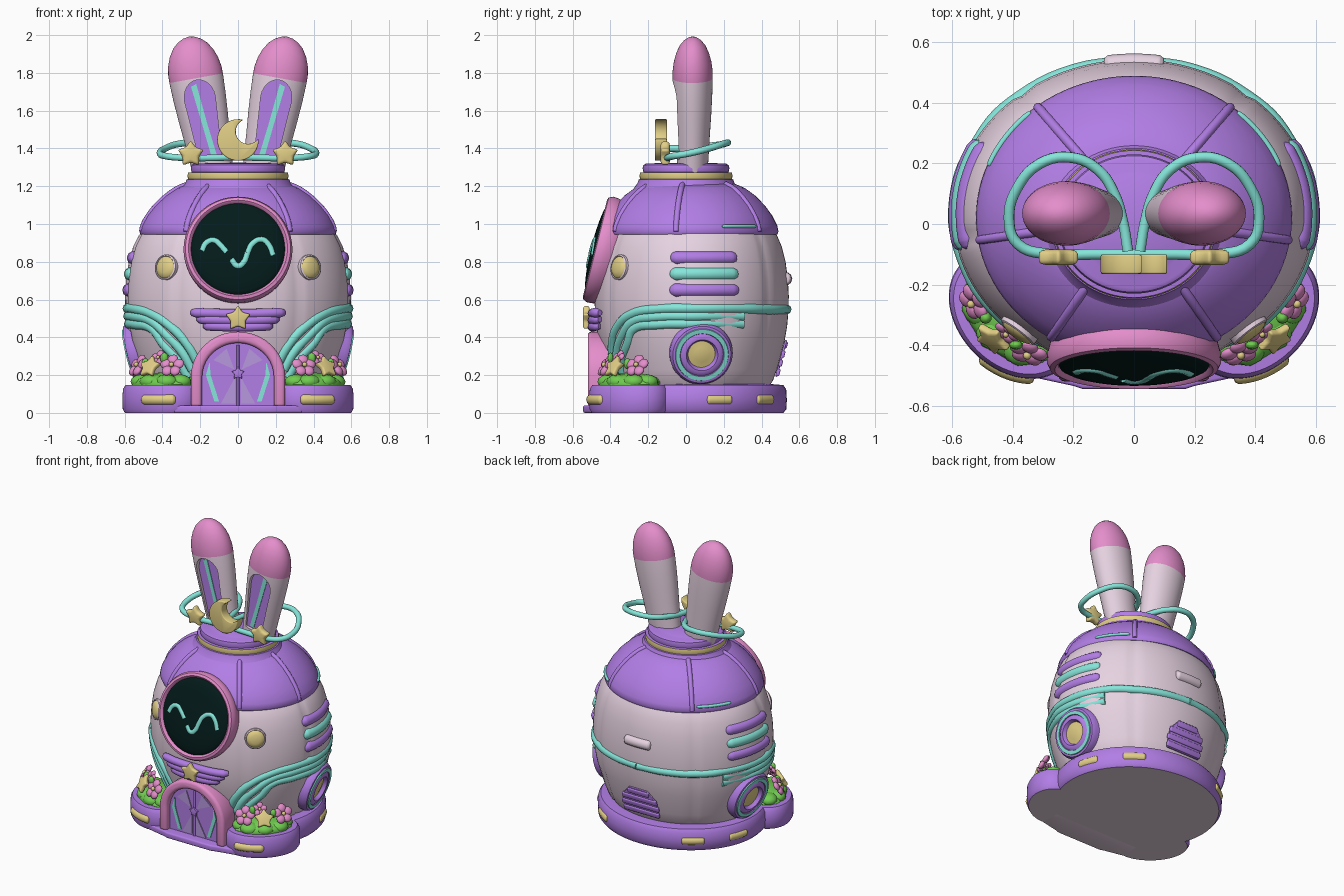
import bpy, bmesh
from math import sin, cos, pi, radians, exp
from mathutils import Matrix, Vector

if "Cube" in bpy.data.objects:
    bpy.data.objects.remove(bpy.data.objects["Cube"])

def material(name, hexa):
    rgb = [int(hexa[i:i + 2], 16) / 255 for i in (0, 2, 4)]
    col = [c / 12.92 if c < 0.04 else ((c + 0.055) / 1.055) ** 2.4 for c in rgb] + [1]
    m = bpy.data.materials.new(name)
    m.use_nodes = True
    m.diffuse_color = col
    m.node_tree.nodes["Principled BSDF"].inputs["Base Color"].default_value = col
    return m

SHELL, PURPLE = material("pale_shell", "e6d2e1"), material("purple", "b27ee6")
TEAL, PINK = material("teal", "86e6da"), material("pink", "e48ecb")
GOLD, SCREEN = material("gold", "e2cf86"), material("dark_screen", "031b1a")
GREEN, LILAC = material("green", "70cc50"), material("lilac", "b998de")
T = Matrix.Translation
def RX(a): return Matrix.Rotation(a, 4, 'X')
FRONT = RX(pi / 2)  # local z looks to -y, local y looks up

def add(name, me, mats, mx=Matrix()):
    ob = bpy.data.objects.new(name, me)
    bpy.context.collection.objects.link(ob)
    ob.matrix_world = mx
    if not me.materials:
        for m in mats:
            me.materials.append(m)
    if isinstance(me, bpy.types.Mesh):
        me.shade_smooth()
        me.set_sharp_from_angle(angle=radians(42))
    return ob

def bake(ob):
    bpy.context.view_layer.update()
    dg = bpy.context.evaluated_depsgraph_get()
    me = bpy.data.meshes.new_from_object(ob.evaluated_get(dg))
    name, mx = ob.name, ob.matrix_world.copy()
    bpy.data.objects.remove(ob)
    return add(name, me, [], mx)

def from_bm(name, bm, mats, mx=Matrix()):
    bmesh.ops.recalc_face_normals(bm, faces=bm.faces)
    me = bpy.data.meshes.new(name)
    bm.to_mesh(me)
    bm.free()
    return add(name, me, mats, mx)

def paint(ob, rule):
    for p in ob.data.polygons:
        p.material_index = rule(p)

def lathe(name, prof, mats, mx=Matrix(), sy=1, segs=72, seams=()):
    bm = bmesh.new()
    rings = []
    for r, z in prof:
        ring = []
        for i in range(segs):
            a = 2 * pi * i / segs
            k = 1 - sum(0.018 * exp(-((a - s) / 0.04) ** 2) for s in seams)
            ring.append(bm.verts.new((r * k * sin(a), -r * k * sy * cos(a), z)))
        rings.append(ring)
    for lo, hi in zip(rings, rings[1:]):
        for i in range(segs):
            j = (i + 1) % segs
            bm.faces.new((lo[i], lo[j], hi[j], hi[i]))
    for ring, (r, z) in ((rings[0], prof[0]), (rings[-1], prof[-1])):
        if r > 0.01:
            bm.faces.new(ring)
    bmesh.ops.remove_doubles(bm, verts=bm.verts, dist=0.0002)
    return from_bm(name, bm, mats, mx)

def tube(name, pts, r, mat, cyclic=False, ends=()):
    cu = bpy.data.curves.new(name, 'CURVE')
    cu.dimensions, cu.bevel_depth, cu.bevel_resolution = '3D', r, 3
    cu.use_fill_caps, cu.resolution_u = True, 5
    sp = cu.splines.new('BEZIER')
    sp.bezier_points.add(len(pts) - 1)
    sp.use_cyclic_u = cyclic
    for i, (b, p) in enumerate(zip(sp.bezier_points, pts)):
        b.co = p
        b.handle_left_type = b.handle_right_type = 'AUTO'
        k = min(i, len(pts) - 1 - i)
        b.radius = ends[k] if k < len(ends) else 1
    return bake(add(name, cu, [mat]))

def prism(name, pts, depth, mats, mx, bevel=0.0):
    bm = bmesh.new()
    f = bm.faces.new([bm.verts.new((x, y, 0)) for x, y in pts])
    top = bmesh.ops.extrude_face_region(bm, geom=[f])["geom"]
    bmesh.ops.translate(bm, vec=(0, 0, depth), verts=[v for v in top if isinstance(v, bmesh.types.BMVert)])
    ob = from_bm(name, bm, mats, mx)
    if bevel:
        b = ob.modifiers.new("bevel", 'BEVEL')
        b.width, b.segments = bevel, 3
        ob = bake(ob)
    return ob

def blobs(name, mats_mx, mat, mx=Matrix()):
    bm = bmesh.new()
    for m in mats_mx:
        bmesh.ops.create_icosphere(bm, subdivisions=2, radius=1, matrix=m)
    return from_bm(name, bm, [mat], mx)

def ball(x, y, z, rx, ry, rz): return T((x, y, z)) @ Matrix.Diagonal((rx, ry, rz, 1))
def arc(rx, ry, a0, a1, n, cx=0, cy=0):
    return [(cx + rx * cos(radians(a0 + (a1 - a0) * i / n)), cy + ry * sin(radians(a0 + (a1 - a0) * i / n))) for i in range(n + 1)]
def star(r): return [((r if i % 2 == 0 else r * 0.58) * sin(i * pi / 5), (r if i % 2 == 0 else r * 0.58) * cos(i * pi / 5)) for i in range(10)]

# Shell surface helpers; the angle runs from the front (-y) towards +x
BODY = [(.46, .12), (.5, .17), (.525, .23), (.547, .3), (.572, .38), (.588, .46), (.596, .54), (.598, .62),
        (.592, .71), (.578, .8), (.555, .88), (.525, .94), (.49, .98)]
DOME = [(.48, .945), (.515, .945), (.522, .96), (.515, .99), (.485, 1.045), (.44, 1.1), (.385, 1.15), (.325, 1.19), (.26, 1.215)]
RIBS = [radians(a) for a in (32, 81, 142, 218, 279, 328)]
def radius(prof, z):
    for (r0, z0), (r1, z1) in zip(prof, prof[1:]):
        if z0 <= z <= z1 and z1 > z0:
            return r0 + (r1 - r0) * (z - z0) / (z1 - z0)
    return prof[-1][0]
def on_body(a, z, off=0.0):
    r = radius(BODY, z) + off
    return Vector((r * sin(a), .03 - .86 * r * cos(a), z))
def on_dome(a, z, off=0.0):
    r = radius(DOME[1:], z) + off
    return Vector((r * sin(a), .02 - .9 * r * cos(a), z))
def frame(a, z):
    x = (on_body(a + .02, z) - on_body(a - .02, z)).normalized()
    y = (on_body(a, z + .03) - on_body(a, z - .03)).normalized()
    return T(on_body(a, z)) @ Matrix((x, y, x.cross(y))).transposed().to_4x4()
def strip(name, fn, a0, a1, r, mat):
    steps = (0, .025, .08, .25, .5, .75, .92, .975, 1)
    tube(name, [fn(a0 + (a1 - a0) * t) for t in steps], r, mat, ends=(.5, .8))

# Body, dome and neck
lathe("body_shell", BODY, [SHELL], T((0, .03, 0)), .86, 120, RIBS)
lathe("dome_roof", DOME, [PURPLE], T((0, .02, 0)), .9, 96)
for a in RIBS:
    tube("dome_rib", [on_dome(a, z, -.007) for z in (.96, .99, 1.045, 1.1, 1.15, 1.19, 1.21)], .016, PURPLE)
for s in (-1, 1):
    strip("dome_trim", lambda a: on_dome(a, .988, .001), s * 1.95, s * 2.42, .01, TEAL)
neck = lathe("neck_ring", [(.3, 1.19), (.28, 1.215), (.272, 1.235), (.264, 1.238), (.268, 1.255), (.264, 1.272), (.245, 1.274), (.25, 1.295),
             (.245, 1.312), (.23, 1.32), (.19, 1.316), (.18, 1.322), (0, 1.325)], [PURPLE, GOLD], sy=.92)
paint(neck, lambda p: int(1.237 < p.center.z < 1.273 and p.normal.z < .9))

# Base, front lobes and porch
def underside(p): return int(p.normal.z < -.9)
paint(lathe("base_ring", [(.54, 0), (.557, .02), (.56, .07), (.556, .125), (.54, .147), (.44, .155)], [PURPLE, SHELL], T((0, .03, 0)), .9), underside)
porch = prism("porch_slab", [(-.34, .1), (-.34, -.045), (-.2, -.075), (-.17, -.085), (.17, -.085), (.2, -.075), (.34, -.045), (.34, .1)], .04,
              [PURPLE, SHELL], T((0, -.46, 0)), .01)
paint(porch, underside)
def lobe_edge(t, s):
    u, v = .234 * cos(t), .175 * sin(t)
    return Vector((s * (.4 + (u + v) * .707), -.3 + (u - v) * .707, .07))
for s in (-1, 1):
    turn = T((s * .4, -.3, 0)) @ Matrix.Rotation(s * pi / 4, 4, 'Z')
    lobe = lathe("planter_lobe", [(.225, 0), (.238, .02), (.24, .07), (.237, .125), (.222, .147), (.1, .152)], [PURPLE, SHELL], turn, .75)
    paint(lobe, underside)
    strip("base_light", lambda t: lobe_edge(t, s) * .985 + Vector((0, 0, .001)), radians(95), radians(145), .03, GOLD)
    for a in (1.87, 2.46):
        strip("base_light", lambda t: Vector((.541 * sin(t), .03 - .9 * .541 * cos(t), .07)), s * (a - .14), s * (a + .14), .03, GOLD)
    # Planter greenery and flowers
    bush = [ball(0, 0, .15, .19, .14, .065)]
    bush += [ball(.13 * cos(k * pi / 4), .085 * sin(k * pi / 4), .165, .065, .06, .04) for k in range(8)]
    blobs("planter_bush", bush, GREEN, turn)
    for x, y, z, size, pink in ((.35, -.425, .25, 1.05, True), (.46, -.37, .235, 1, False), (.53, -.26, .25, 1.05, True), (.42, -.36, .29, .75, True)):
        aim = Vector((s * (x - .25), y + .1, .2)).to_track_quat('Z', 'Y').to_matrix().to_4x4()
        mx = T((s * x, y, z)) @ aim @ Matrix.Scale(size, 4)
        if pink:
            blobs("flower_petals", [ball(.036 * sin(k * 1.2566), .036 * cos(k * 1.2566), 0, .028, .028, .016) for k in range(5)], PINK, mx)
            blobs("flower_heart", [ball(0, 0, .012, .013, .013, .012)], GOLD, mx)
        else:
            prism("star_flower", star(.068), .03, [GOLD], mx, .01)
    blobs("leaf", [ball(s * .39, -.4, .29, .022, .015, .03), ball(s * .49, -.31, .26, .02, .02, .03)], GREEN)

# Teal bands: three strands on each side, the top one runs round the back
for s in (-1, 1):
    for k in range(3):
        path = [(.42, .27), (.5, .36), (.66, .455), (.9, .525), (1.2, .55), (1.6, .553), (2.15, .553)]
        pts = [on_body(s * (a + .07 * k * (a < .8)), z - .041 * k, -.013) for a, z in path]
        if k == 0:
            pts += [on_body(s * a, .548, -.013) for a in (2.45, 2.8, pi)]
        tube("teal_band", pts, .027, TEAL)
    # Side stripes, porthole and front lamp
    for z, m in ((.82, PURPLE), (.735, TEAL), (.65, PURPLE)):
        strip("side_stripe", lambda a: on_body(a, z, -.02), s * 1.34, s * 2.08, .037, m)
    port = lathe("porthole", [(.165, -.1), (.168, .02), (.155, .045), (.142, .047), (.14, .054), (.117, .054), (.114, .048), (.1, .058),
                 (.084, .058), (.072, .034), (.07, .034), (.04, .042), (0, .045)], [PURPLE, TEAL, GOLD],
                 frame(s * 1.68, .38) @ T((0, -.07, -.028)), segs=48)
    paint(port, lambda p: 2 if p.center.xy.length < .071 else int(.1155 < p.center.xy.length < .141))
    lamp = lathe("front_lamp", [(.069, -.03), (.068, .01), (.061, .014), (.058, .01), (.052, .018), (.03, .026), (0, .028)], [SHELL, GOLD], frame(s * .71, .77), segs=40)
    paint(lamp, lambda p: int(p.center.xy.length < .059))

# Back vent and handle
vent = frame(pi, .29)
prism("vent_plate", [(-.13, -.1), (.13, -.1), (.13, .03), (.07, .1), (-.07, .1), (-.13, .03)], .012, [PURPLE], vent, .003)
for i, w in enumerate((.135, .14, .13, .08)):
    y = -.075 + i * .05
    prism("vent_slat", [(-w, y - .018), (w, y - .018), (w, y + .018), (-w, y + .018)], .02, [PURPLE], vent, .006)
strip("back_handle", lambda a: on_body(a, .71, -.014), pi - .17, pi + .17, .036, SHELL)

# Round screen with a drawn face
view = T((0, -.455, .865)) @ RX(radians(76))
lathe("screen_rim", [(.23, -.12), (.27, -.09), (.286, -.03), (.288, 0), (.278, .022), (.262, .028), (.25, .018), (.245, 0)], [PINK], view)
bulge = [(.25 * cos(t * pi / 16), .008 + .04 * sin(t * pi / 16)) for t in range(9)]
lathe("screen_glass", bulge, [SCREEN], view)
def on_glass(x, y): return view @ Vector((x, y, -.002 + .04 * max(0, 1 - (x * x + y * y) / .0625) ** .5))
for name, line in (("left_eye", [(.05, -.03), (.075, .02), (.125, .045), (.16, .02), (.185, -.04)]),
                   ("right_eye", [(-.19, -.015), (-.165, .03), (-.125, .04), (-.09, .01), (-.06, -.025)]),
                   ("mouth", [(-.035, -.065), (0, -.1), (.03, -.08), (.05, -.03)])):
    tube(name, [on_glass(x, y) for x, y in line], .018, TEAL)

# Winged badge
for z, w in ((.53, .245), (.495, .21), (.46, .175)):
    tube("badge_wing", [(-w, -.455, z), (-w * .9, -.475, z), (0, -.495, z - .005), (w * .9, -.475, z), (w, -.455, z)], .026, PURPLE, ends=(.6,))
prism("badge_star", star(.07), .035, [GOLD], T((0, -.51, .5)) @ FRONT, .01)

# Arched doorway
outer = [(-.25, .03)] + arc(.25, .24, 180, 0, 20, 0, .19) + [(.25, .03)]
inner = [(.19, .03)] + arc(.19, .18, 0, 180, 20, 0, .19) + [(-.19, .03)]
prism("door_frame", outer + inner, .14, [PINK], T((0, -.38, 0)) @ FRONT, .02)
prism("door_panel", inner, .08, [PURPLE], T((0, -.4, 0)) @ FRONT)
for s in (-1, 1):
    door = T((0, -.48, 0)) @ FRONT
    for facet, m in (([(.015, .05), (.09, .05), (.015, .19)], LILAC), ([(.02, .23), (.13, .28), (.06, .34)], LILAC),
                     ([(.1, .06), (.125, .06), (.17, .2), (.15, .27), (.145, .2)], TEAL)):
        prism("door_facet", [(s * x, y) for x, y in facet], .006, [m], door)
tube("door_seam", [(0, -.482, .04), (0, -.482, .2), (0, -.482, .36)], .007, PURPLE)
prism("door_star", star(.035), .015, [PURPLE], T((0, -.48, .21)) @ FRONT, .003)

# Ears with recessed inner panels
EAR = [(.108, 0), (.116, .1), (.124, .2), (.133, .3), (.14, .4), (.144, .5), (.143, .54), (.134, .59), (.117, .635), (.092, .675), (.062, .702), (.03, .718), (0, .723)]
well = [(-.06, .07), (.06, .07)] + arc(.082, .1, 0, 180, 12, 0, .39)
for s in (-1, 1):
    mx = T((s * .132, .035, 1.28)) @ Matrix.Rotation(s * .18, 4, 'Y')
    ear = lathe("ear", EAR, [SHELL, PINK], mx, .74, 48)
    cutter = prism("ear_cutter", well, .2, [SHELL], mx @ T((0, -.055, 0)) @ FRONT)
    cutter.hide_render = True
    cut = ear.modifiers.new("well", 'BOOLEAN')
    cut.operation, cut.solver, cut.object = 'DIFFERENCE', 'EXACT', cutter
    ear = bake(ear)
    bpy.data.objects.remove(cutter)
    paint(ear, lambda p: int(p.center.z > .5))
    floor = mx @ T((0, -.052, 0)) @ FRONT
    prism("ear_inner", well, .007, [PURPLE], floor)
    prism("ear_streak", [(s * x, y) for x, y in ((-.035, .08), (-.005, .08), (.012, .25), (.035, .46), (.005, .47), (-.015, .25))], .011, [TEAL], floor)
    # Headband loop around the ear, with a star
    loop = [(0, -.1, 1.355), (.14, -.1, 1.35), (.28, -.1, 1.35), (.385, -.065, 1.36), (.413, .02, 1.375), (.385, .12, 1.4), (.31, .2, 1.425),
            (.21, .22, 1.43), (.12, .18, 1.42), (.065, .1, 1.41), (.035, 0, 1.4), (.02, -.09, 1.4)]
    tube("headband", [(s * x, y, z) for x, y, z in loop], .018, TEAL)
    prism("headband_star", star(.075), .05, [GOLD], T((s * .25, -.085, 1.37)) @ FRONT, .016)

# Crescent moon
moon = arc(.11, .11, 35, 325, 28) + arc(.066, .066, 288, 72, 14, .07)[1:-1]
prism("crescent_moon", moon, .065, [GOLD], T((0, -.1, 1.445)) @ FRONT @ Matrix.Rotation(radians(40), 4, 'Z'), .014)
